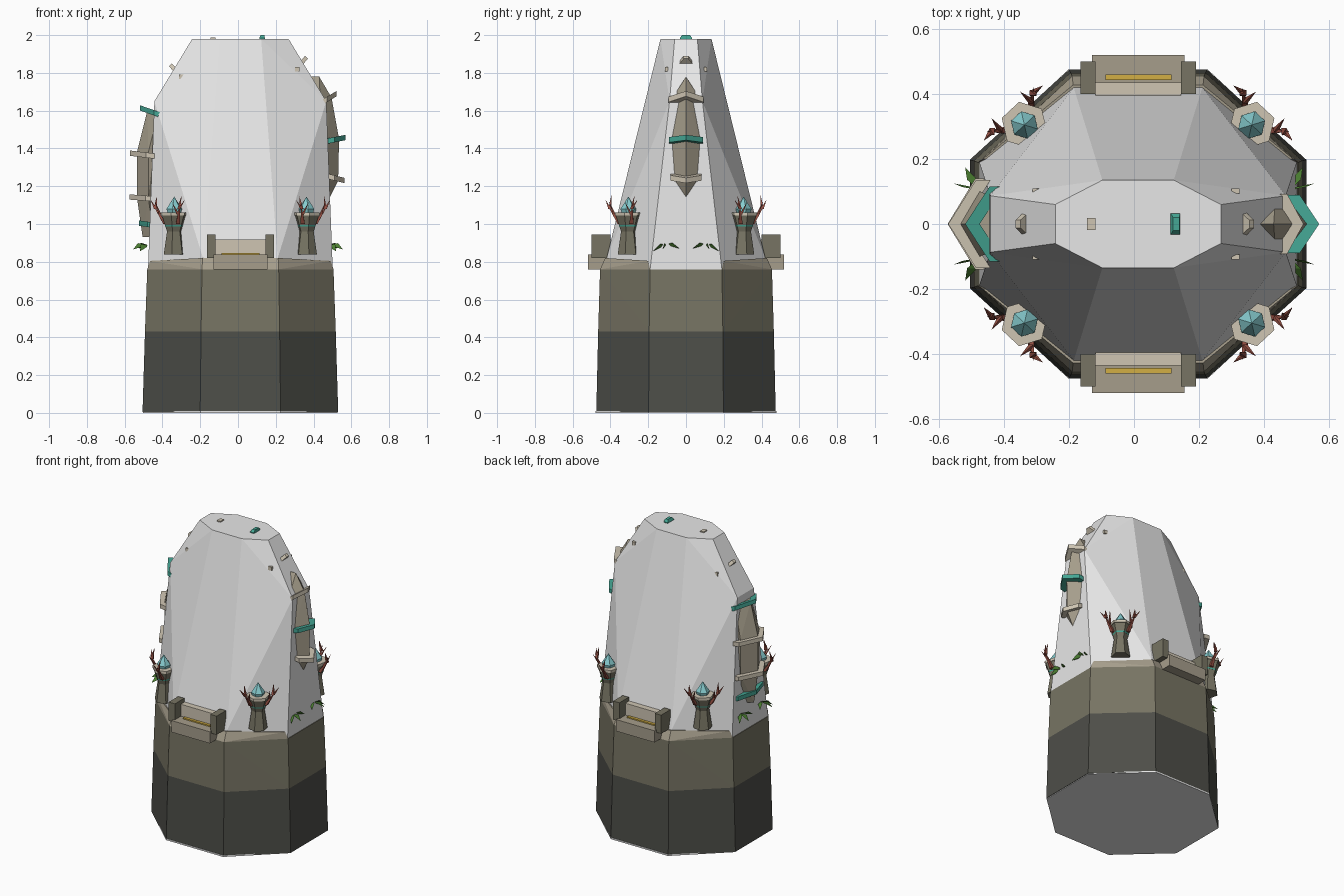
import bpy, bmesh, math
from mathutils import Matrix, Vector

cube = bpy.data.objects.get("Cube")
if cube:
    bpy.data.objects.remove(cube, do_unlink=True)


def material(name, r, g, b):
    m = bpy.data.materials.new(name)
    m.use_nodes = True
    m.diffuse_color = (r, g, b, 1)
    m.node_tree.nodes["Principled BSDF"].inputs["Base Color"].default_value = (r, g, b, 1)
    return m


WHITE = material("white shell", .8, .8, .8)
CHARCOAL = material("charcoal stone", .075, .077, .066)
OLIVE = material("olive stone", .185, .175, .125)
TAN = material("tan stone", .38, .34, .26)
BONE = material("pale bone", .62, .56, .45)
TEAL = material("teal trim", .06, .39, .30)
CRYSTAL = material("pale blue crystal", .24, .6, .62)
CORAL = material("red coral", .32, .085, .06)
LEAF = material("leaf green", .07, .21, .03)
GOLD = material("gold", .65, .43, .06)

CX = 0.0125  # centre of the tower body in x


def solid(name, mat, sets, matrix=Matrix()):
    """One flat shaded object made of a convex piece per point set."""
    bm = bmesh.new()
    for points in sets:
        verts = [bm.verts.new(matrix @ Vector(p)) for p in points]
        res = bmesh.ops.convex_hull(bm, input=verts)
        spare = {v for v in res["geom_interior"] + res["geom_unused"]
                 if isinstance(v, bmesh.types.BMVert)}
        bmesh.ops.delete(bm, geom=list(spare), context="VERTS")
    bmesh.ops.dissolve_limit(bm, angle_limit=0.002, verts=bm.verts[:], edges=bm.edges[:])
    bmesh.ops.recalc_face_normals(bm, faces=bm.faces[:])
    mesh = bpy.data.meshes.new(name)
    bm.to_mesh(mesh)
    bm.free()
    mesh.materials.append(mat)
    ob = bpy.data.objects.new(name, mesh)
    bpy.context.collection.objects.link(ob)
    return ob


def fronts(kx, hy, z):
    return [(CX + sx * kx, sy * hy, z) for sx in (-1, 1) for sy in (-1, 1)]


def sides(hx, ky, z):
    return fronts(hx, ky, z)


def octagon(hx, ky, kx, hy, z):
    return sides(hx, ky, z) + fronts(kx, hy, z)


def box(x0, x1, y0, y1, z0, z1):
    return [(x, y, z) for x in (x0, x1) for y in (y0, y1) for z in (z0, z1)]


def ring(r, z, n=6):
    return [(r * math.cos(math.tau * i / n), r * math.sin(math.tau * i / n), z)
            for i in range(n)]


def thorn(a, b, r):
    """Points of a spike from a to b."""
    return [tuple(Vector(a) + Vector(o)) for o in ring(r, 0, 4)] + [b]


# Tower body
solid("underside", WHITE, [octagon(.515, .198, .212, .478, 0) + octagon(.515, .198, .212, .478, .01)])
foot, belt, top = (octagon(.518, .198, .213, .475, .004), octagon(.505, .195, .208, .465, .43),
                   octagon(.493, .19, .203, .455, .76))
solid("lower_wall", CHARCOAL, [foot + belt])
solid("upper_wall", OLIVE, [belt + top])
solid("shell", WHITE, [sides(.489, .19, .76) + fronts(.198, .42, .82) + sides(.455, .087, 1.65)
                       + octagon(.255, .06, .11, .135, 1.98)])

# Sloped ledges on the front, back and diagonal walls
ledge = top + sides(.478, .2, .805) + fronts(.2, .428, .82)
solid("ledges", TAN, [[p for p in ledge if p[1] * s > 0] for s in (-1, 1)])

# Balconies, front and back
for s, side in ((1, "front"), (-1, "back")):
    M = Matrix.Diagonal((1, s, 1, 1))
    solid(side + "_balcony_slab", TAN, [box(-.13, .155, -.52, -.4, .76, .838)], M)
    solid(side + "_balcony_posts", OLIVE,
          [box(x, x + .046, -.5, -.4, .82, .945) for x in (-.165, .145)], M)
    solid(side + "_balcony_panel", BONE, [box(-.119, .145, -.436, -.38, .838, .918)], M)
    solid(side + "_balcony_strip", GOLD, [box(-.087, .115, -.461, -.443, .838, .846)], M)

# Crystal braziers with coral on the four diagonal walls
for sx in (-1, 1):
    for sy in (-1, 1):
        tag = ("right_" if sx < 0 else "left_") + ("front_" if sy < 0 else "back_")
        M = (Matrix.Translation((CX + sx * .35, sy * .305, 0)) @ Matrix.Diagonal((sx, sy, 1, 1))
             @ Matrix.Rotation(math.radians(47), 4, "Z"))
        turn = M @ Matrix.Rotation(math.radians(30), 4, "Z")
        solid(tag + "brazier", OLIVE, [ring(.058, .838) + ring(.04, .96),
                                       ring(.04, .96) + ring(.07, 1.05)], turn)
        solid(tag + "brazier_band", TEAL, [ring(.05, .988) + ring(.054, 1.004)], turn)
        solid(tag + "brazier_rim", BONE, [ring(.073, 1.045) + ring(.073, 1.062)], turn)
        solid(tag + "crystal", CRYSTAL, [ring(.034, 1.05) + ring(.043, 1.08) + [(0, 0, 1.145)]], turn)
        twigs = []
        for s in (-1, 1):
            fork = (.055, s * .085, 1.08)
            twigs += [thorn((.02, s * .045, 1.0), (.065, s * .1, 1.11), .016),
                      thorn(fork, (.04, s * .09, 1.15), .012),
                      thorn(fork, (.05, s * .125, 1.13), .011),
                      thorn((.04, s * .065, 1.05), (.085, s * .06, 1.12), .01)]
        solid(tag + "coral", CORAL, twigs, M)


def spine(side, name, ridge):
    """Ridged column on a side wall from (outward, height, half width) points."""
    pts = [(x, 0, z) for x, z, w in ridge]
    pts += [(x - .06, s * w, z) for x, z, w in ridge for s in (-1, 1)]
    solid(name, TAN, [pts], Matrix.Diagonal((side, 1, 1, 1)))


def chevron(side, name, mat, x, z, w, d, slope, t=.045, h=.028):
    """V-shaped collar with its point outward, tilted by slope."""
    sets = []
    for s in (-1, 1):
        plan = [(x, 0), (x - d, s * w), (x - d - t, s * w), (x - t, 0)]
        sets.append([(px, py, z + slope * (px - x) + dz) for px, py in plan
                     for dz in (-h / 2, h / 2)])
    solid(name, mat, sets, Matrix.Diagonal((side, 1, 1, 1)))


# Left side spine and collars
spine(1, "left_spine", [(.43, 1.78, 0), (.495, 1.67, .07), (.535, 1.45, .075),
                        (.53, 1.23, .075), (.485, 1.14, 0)])
chevron(1, "left_upper_collar", BONE, .522, 1.69, .092, .05, .6)
chevron(1, "left_middle_collar", TEAL, .57, 1.458, .09, .06, .2)
chevron(1, "left_lower_collar", BONE, .565, 1.23, .083, .055, -.25)

# Right side spine and collars
spine(-1, "right_spine", [(.48, 1.6, .08), (.535, 1.38, .1), (.535, 1.14, .1), (.505, .93, .04)])
chevron(-1, "right_top_collar", TEAL, .52, 1.615, .115, .075, .35)
chevron(-1, "right_upper_collar", BONE, .572, 1.375, .135, .085, .12)
chevron(-1, "right_lower_collar", BONE, .574, 1.143, .14, .085, .08)
chevron(-1, "right_bottom_collar", TEAL, .525, 1.005, .135, .045, .15)

# Leaves under the spines
for side, tag in ((-1, "right"), (1, "left")):
    blades = []
    for s in (-1, 1):
        for tip in ((.52, .175, .855), (.525, .035, .87), (.555, .125, .865)):
            a, b = Vector((.48, s * .105, .89)), Vector((tip[0], s * tip[1], tip[2]))
            mid = a.lerp(b, .45) + Vector((0, 0, .012))
            wide = Vector((.016, 0, .008))
            blades.append([a, b, mid + wide, mid - wide, mid - Vector((0, 0, .006))])
    solid(tag + "_leaves", LEAF, blades, Matrix.Diagonal((side, 1, 1, 1)))

# Small studs on the crown
solid("crown_stud_bone", BONE, [box(-.145, -.118, -.018, .018, 1.97, 1.987)])
solid("crown_stud_teal", TEAL, [box(.113, .142, -.033, .033, 1.97, 1.985)
                                + box(.12, .14, -.02, .02, 1.985, 2.0)])
for x, z, tag in ((-.33, 1.815, "right"), (.335, 1.855, "left")):
    s = 1 if x > 0 else -1
    fin = [(x + s * o, y, z + h) for o, y, h in
           ((-.02, .048, -.01), (-.02, -.048, -.01), (.0, .045, -.02), (.0, -.045, -.02),
            (.02, .012, .035), (.02, -.012, .035), (.035, .012, .02), (.035, -.012, .02))]
    solid(tag + "_slope_fin", BONE, [fin])
solid("slope_chips", BONE, [box(x - .012, x + .012, y - .008, y + .008, z - .012, z + .012)
                            for x, z in ((-.3, 1.78), (.313, 1.82)) for y in (-.102, .102)])
